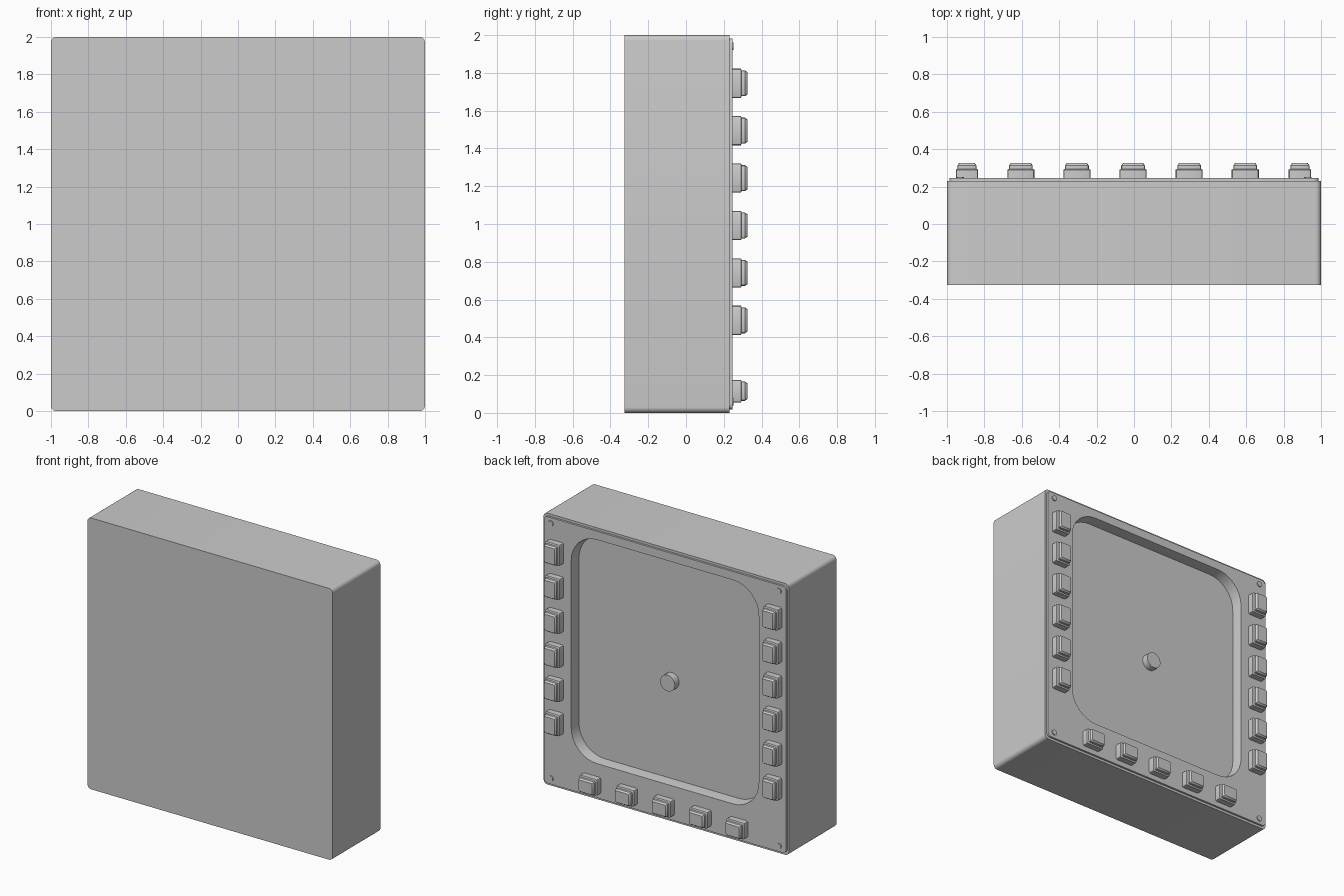
import bpy, bmesh, math

cube = bpy.data.objects.get("Cube")
if cube:
    bpy.data.objects.remove(cube, do_unlink=True)

grey = bpy.data.materials.new("plain_grey")
grey.use_nodes = True
GREY = (0.6, 0.6, 0.6, 1)
grey.diffuse_color = GREY
grey.node_tree.nodes["Principled BSDF"].inputs["Base Color"].default_value = GREY


def rounded_loop(bm, cx, cz, w, h, r, y, seg):
    """Rounded rectangle facing the back, as a ring of vertices."""
    ring = []
    for k, (sx, sz) in enumerate([(1, 1), (-1, 1), (-1, -1), (1, -1)]):
        for i in range(seg + 1):
            a = math.pi / 2 * (k + i / seg)
            ring.append(bm.verts.new((cx + sx * (w / 2 - r) + r * math.cos(a), y,
                                      cz + sz * (h / 2 - r) + r * math.sin(a))))
    return ring


def loft(name, cx, cz, sections, seg=6, closed=False):
    """Skin sections of (width, height, radius, y); cap the ends or close into a ring."""
    bm = bmesh.new()
    rings = [rounded_loop(bm, cx, cz, *s, seg) for s in sections]
    pairs = list(zip(rings, rings[1:]))
    if closed:
        pairs.append((rings[-1], rings[0]))
    else:
        bm.faces.new(rings[0])
        bm.faces.new(rings[-1])
    for a, b in pairs:
        for i in range(len(a)):
            j = (i + 1) % len(a)
            bm.faces.new((a[i], a[j], b[j], b[i]))
    bmesh.ops.recalc_face_normals(bm, faces=bm.faces)
    mesh = bpy.data.meshes.new(name)
    bm.to_mesh(mesh)
    bm.free()
    obj = bpy.data.objects.new(name, mesh)
    mesh.materials.append(grey)
    bpy.context.collection.objects.link(obj)
    bpy.ops.object.select_all(action="DESELECT")
    obj.select_set(True)
    bpy.context.view_layer.objects.active = obj
    bpy.ops.object.shade_smooth_by_angle(angle=math.radians(30))
    return obj


def disc(name, x, z, r, y0, y1, seg):
    return loft(name, x, z, [(2 * r, 2 * r, r - 0.0005, y0), (2 * r, 2 * r, r - 0.0005, y1)], seg)


# Housing with the screen recess sunk into its back
WIN_W, WIN_H, WIN_R, WIN_Z = 1.53, 1.65, 0.21, 1.095
FLOOR = 0.165
loft("housing", 0, 1, [(2, 2, 0.03, -0.325), (2, 2, 0.03, 0.23), (1.94, 1.94, 0.02, 0.23),
                       (1.94, 1.94, 0.02, 0.15)])


def bezel_frame():
    """Face plate with a rounded window, whose wall runs down to the screen."""
    outer = (1.975, 1.965, 0.03)
    obj = loft("bezel", 0, 1, [(*outer, 0.2), (*outer, 0.245),
                               (WIN_W, WIN_H, WIN_R, 0.245),
                               (WIN_W - 0.015, WIN_H - 0.015, WIN_R, FLOOR),
                               (WIN_W - 0.015, WIN_H - 0.015, WIN_R, 0.15)], 8, True)
    # Lift the window rings to their own centre
    n = 4 * 9
    for v in obj.data.vertices[2 * n:]:
        v.co.z += WIN_Z - 1
    return obj


# Open the housing's back so that the recess shows
housing = bpy.data.objects["housing"]
bezel_frame()
loft("screen", 0, WIN_Z, [(WIN_W, WIN_H, WIN_R, 0.14), (WIN_W, WIN_H, WIN_R, FLOOR)], 8)

# Centre knob
disc("centre_knob", 0, 1.0, 0.06, 0.15, 0.215, 4)

# Corner screws
for sx in (-1, 1):
    for z in (0.06, 1.94):
        disc("corner_screw", 0.93 * sx, z, 0.02, 0.24, 0.252, 4)


def button(x, z, w, h):
    loft("button_collar", x, z, [(w, h, 0.012, 0.24), (w, h, 0.012, 0.29),
                                 (w - 0.016, h - 0.016, 0.01, 0.295)], 2)
    loft("button_cap", x, z, [(w - 0.018, h - 0.018, 0.012, 0.28), (w - 0.018, h - 0.018, 0.012, 0.312),
                              (w - 0.036, h - 0.036, 0.01, 0.325)], 2)


# Side columns and bottom row of buttons
for i in range(6):
    for x in (-0.893, 0.887):
        button(x, 0.49 + 0.251 * i, 0.12, 0.155)
for i in range(5):
    button(-0.605 + 0.3 * i, 0.115, 0.145, 0.12)
